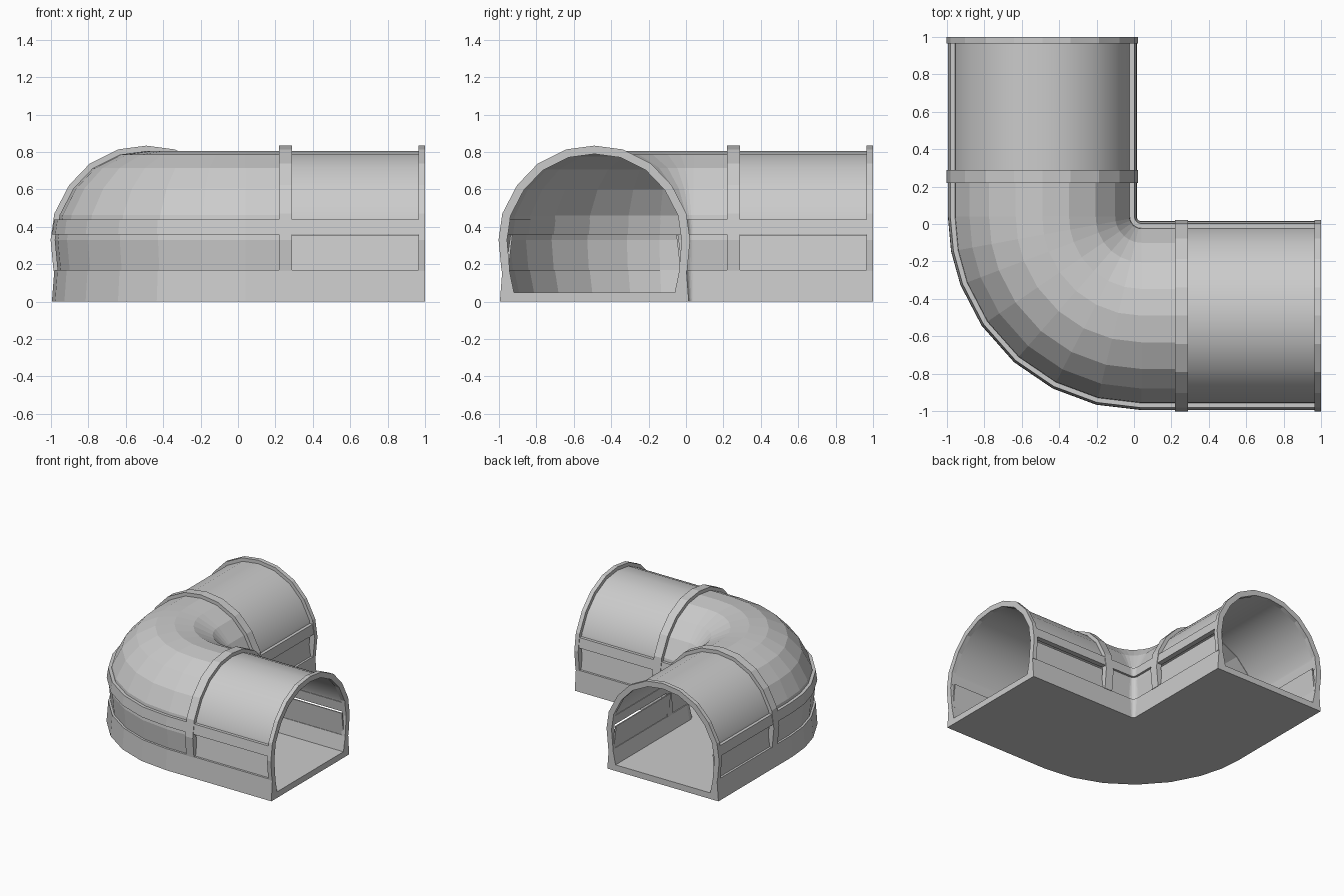
import bpy, bmesh, math

if "Cube" in bpy.data.objects:
    bpy.data.objects.remove(bpy.data.objects["Cube"])

AXIS = 0.49      # distance of each arm's centreline from the world axes
BEND = 0.04      # x and y of the bend's centre
MID_Z = 0.33     # height of the widest point of the tunnel
TURNS = (0, 13.5, 27.3, 41.2, 55.7, 69.3, 79.6, 90)

# half of the outer cross-section: offset from centreline, height
HALF = [(0.505, 0), (0.492, 0.17), (0.508, 0.33), (0.488, 0.47),
        (0.41, 0.62), (0.30, 0.735), (0.15, 0.81), (0, 0.83)]


def width(z):
    """Half width of the outer wall at height z."""
    for (d0, z0), (d1, z1) in zip(HALF, HALF[1:]):
        if z0 <= z <= z1:
            return d0 + (d1 - d0) * (z - z0) / (z1 - z0)


def arm_x(x):
    return lambda d, z: (x, -AXIS - d, z)


def arm_y(y):
    return lambda d, z: (-AXIS - d, y, z)


def turn(deg):
    a = math.radians(deg)

    def place(d, z):
        r = AXIS + BEND + d
        return (BEND - r * math.sin(a), BEND - r * math.cos(a), z)
    return place


def bend_path(end):
    """Path from one arm, round the corner, to the other arm."""
    return [arm_x(end)] + [turn(t) for t in TURNS] + [arm_y(end)]


def sweep(name, profile, path, smooth=False):
    """Sweep a closed profile along a list of stations and cap the ends."""
    bm = bmesh.new()
    rings = [[bm.verts.new(at(d, z)) for d, z in profile] for at in path]
    n = len(profile)
    for a, b in zip(rings, rings[1:]):
        for i in range(n):
            j = (i + 1) % n
            bm.faces.new((a[i], a[j], b[j], b[i]))
    bm.faces.new(rings[0])
    bm.faces.new(rings[-1][::-1])
    bmesh.ops.recalc_face_normals(bm, faces=bm.faces)
    mesh = bpy.data.meshes.new(name)
    bm.to_mesh(mesh)
    bm.free()
    obj = bpy.data.objects.new(name, mesh)
    bpy.context.collection.objects.link(obj)
    if smooth:
        bpy.ops.object.select_all(action='DESELECT')
        obj.select_set(True)
        bpy.context.view_layer.objects.active = obj
        bpy.ops.object.shade_smooth_by_angle(angle=math.radians(35))
    return obj


def arch(start, outer, inner):
    """Closed arch-shaped profile, inset from the outer wall by two amounts."""
    def line(inset):
        f = 1 - inset / 0.505
        half = [(width(start), start)] + [p for p in HALF if p[1] > start + 0.01]
        half = [(d * f, z if z < MID_Z else MID_Z + (z - MID_Z) * f) for d, z in half]
        return half + [(-d, z) for d, z in half[-2::-1]]
    return line(outer) + line(inner)[::-1]


def strip(heights, outer, inner, side):
    """Wall strip profile on one side of the tunnel."""
    return ([(side * (width(z) - outer), z) for z in heights] +
            [(side * (width(z) - inner), z) for z in heights[::-1]])


# floor trough with low side walls
base = [(0.505, 0), (0.492, 0.17), (0.455, 0.17), (0.43, 0.05)]
sweep("base", base + [(-d, z) for d, z in base[::-1]], bend_path(1))

# horizontal rails and corner side panels
for side, label in ((1, "outer"), (-1, "inner")):
    sweep(label + "_rail", strip([0.36, 0.44], 0, 0.042, side), bend_path(1))
    sweep(label + "_corner_panel", strip([0.165, 0.33, 0.37], 0.018, 0.03, side),
          bend_path(0.25))

# faceted roof round the corner
sweep("corner_roof", arch(0.43, 0.025, 0.037), bend_path(0.25))

# parts of the two straight arms
for arm, label in ((arm_x, "right"), (arm_y, "back")):
    sweep(label + "_roof", arch(0.43, 0.025, 0.037), [arm(0.25), arm(0.99)], True)
    for a, b, part in ((0.22, 0.29, "_middle_rib"), (0.965, 1.0, "_end_rib")):
        sweep(label + part, arch(0.165, -0.004, 0.041), [arm(a), arm(b)])
    for side in (1, -1):
        window = [(0.475, 0.165), (0.448, 0.357), (0.438, 0.357), (0.46, 0.165)]
        sweep(label + "_side_window", [(side * d, z) for d, z in window],
              [arm(0.27), arm(0.98)])
